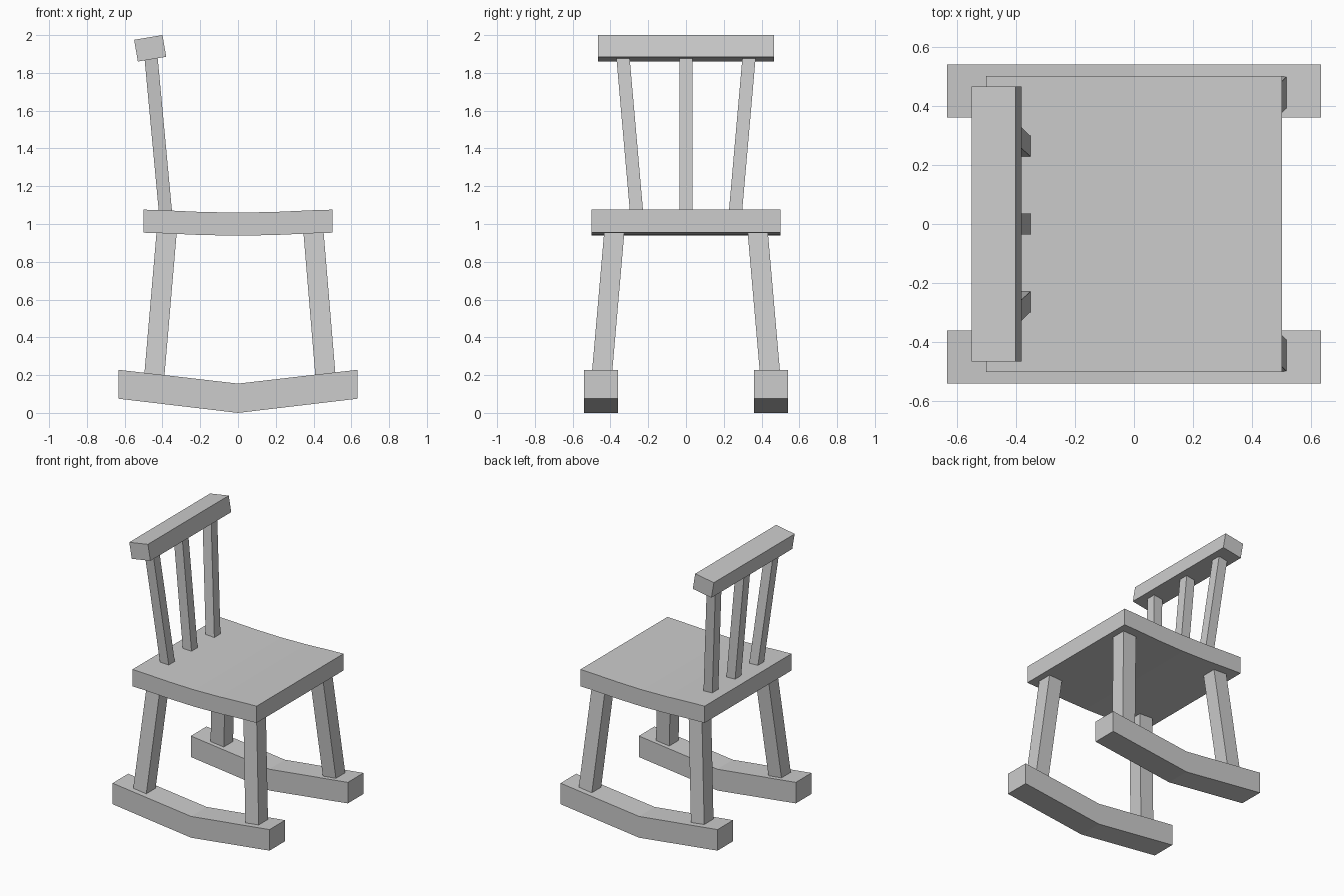
import bpy
import bmesh
from mathutils import Vector

cube = bpy.data.objects.get("Cube")
if cube:
    bpy.data.objects.remove(cube, do_unlink=True)

grey = bpy.data.materials.new("plain_grey")
grey.use_nodes = True
colour = (0.604, 0.604, 0.604, 1)
grey.diffuse_color = colour
grey.node_tree.nodes["Principled BSDF"].inputs["Base Color"].default_value = colour


def loft(name, start, end):
    """Solid between two matching outlines."""
    bm = bmesh.new()
    a = [bm.verts.new(p) for p in start]
    b = [bm.verts.new(p) for p in end]
    bm.faces.new(a)
    bm.faces.new(b)
    for i in range(len(a)):
        j = (i + 1) % len(a)
        bm.faces.new((a[i], a[j], b[j], b[i]))
    bmesh.ops.recalc_face_normals(bm, faces=bm.faces)
    mesh = bpy.data.meshes.new(name)
    bm.to_mesh(mesh)
    bm.free()
    mesh.materials.append(grey)
    obj = bpy.data.objects.new(name, mesh)
    bpy.context.collection.objects.link(obj)
    return obj


def extrude_y(name, profile, y0, y1):
    """Extrude an x-z profile along y."""
    return loft(name, [(x, y0, z) for x, z in profile], [(x, y1, z) for x, z in profile])


def post(name, bottom, top, width):
    """Slanted square bar with level ends."""
    h = width / 2
    corners = [Vector((sx * h, sy * h, 0)) for sx, sy in ((-1, -1), (1, -1), (1, 1), (-1, 1))]
    return loft(name, [Vector(bottom) + c for c in corners], [Vector(top) + c for c in corners])


# Dished seat
half = [(0, 1.06), (0.2, 1.064), (0.4, 1.073), (0.5, 1.076)]
upper = [(-x, z) for x, z in reversed(half[1:])] + half
lower = [(x, z - 0.122) for x, z in reversed(upper)]
extrude_y("seat", upper + lower, -0.5, 0.5)

# Rockers bent at the middle
rocker = [(-0.632, 0.075), (0, 0), (0.632, 0.075),
          (0.632, 0.228), (0, 0.155), (-0.632, 0.228)]

for side, s in (("right", -1), ("left", 1)):
    extrude_y(f"{side}_rocker", rocker, s * 0.36, s * 0.54)
    # Splayed legs, sunk into rocker and seat
    for end, x_low, x_high in (("backrest", -0.447, -0.374), ("open", 0.467, 0.396)):
        post(f"{side}_{end}_leg", (x_low, s * 0.45, 0.15), (x_high, s * 0.376, 1.0), 0.107)

# Fanned back spindles
for name, s in (("right", -1), ("middle", 0), ("left", 1)):
    post(f"{name}_spindle", (-0.38, s * 0.258, 1.02), (-0.464, s * 0.337, 1.92), 0.07)

# Tilted top rail
rail = [(-0.55, 1.975), (-0.40, 2.0), (-0.38, 1.885), (-0.53, 1.86)]
extrude_y("top_rail", rail, -0.465, 0.465)
